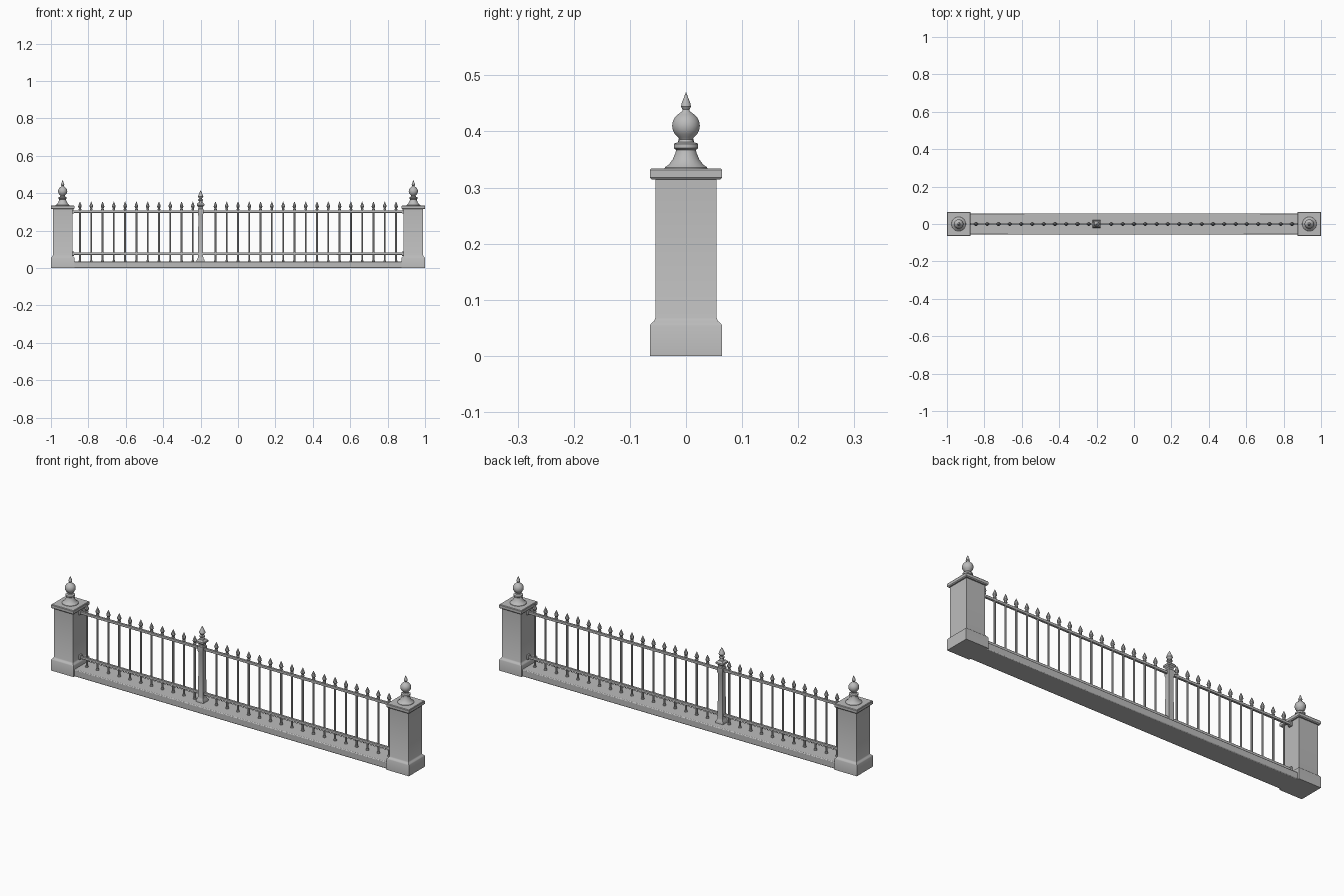
import bpy
import bmesh
from math import cos, sin, pi, radians, sqrt

cube = bpy.data.objects.get("Cube")
if cube:
    bpy.data.objects.remove(cube, do_unlink=True)

GREY = (0.5, 0.5, 0.5, 1)
grey = bpy.data.materials.new("plain grey")
grey.use_nodes = True
grey.diffuse_color = GREY
grey.node_tree.nodes["Principled BSDF"].inputs["Base Color"].default_value = GREY


def finish(name, bm, loc, bevel=0):
    mesh = bpy.data.meshes.new(name)
    bmesh.ops.recalc_face_normals(bm, faces=bm.faces)
    bm.to_mesh(mesh)
    bm.free()
    mesh.shade_smooth()
    mesh.set_sharp_from_angle(angle=radians(35))
    mesh.materials.append(grey)
    obj = bpy.data.objects.new(name, mesh)
    obj.location = loc
    bpy.context.collection.objects.link(obj)
    if bevel:
        mod = obj.modifiers.new("worn edges", "BEVEL")
        mod.width = bevel
        mod.segments = 2
        mod.limit_method = "ANGLE"
    return obj


def turned(name, profile, loc, sides=12, x_scale=1, bevel=0):
    """Stack rings of (radius, height); four sides make a square plan."""
    bm = bmesh.new()
    square = sides == 4
    rings = []
    for r, z in profile:
        r *= sqrt(2) if square else 1
        angles = [2 * pi * (i + 0.5) / sides for i in range(sides)]
        rings.append([bm.verts.new((r * cos(a) * x_scale, r * sin(a), z)) for a in angles])
    for low, high in zip(rings, rings[1:]):
        for i in range(sides):
            j = (i + 1) % sides
            bm.faces.new((low[i], low[j], high[j], high[i]))
    bm.faces.new(rings[0])
    bm.faces.new(rings[-1])
    return finish(name, bm, loc, bevel)


def box(name, size, loc, bevel=0):
    bm = bmesh.new()
    bmesh.ops.create_cube(bm, size=1)
    bmesh.ops.scale(bm, vec=size, verts=bm.verts)
    return finish(name, bm, loc, bevel)


# Stone plinth running between the pillars
box("plinth", (1.82, 0.114, 0.035), (0, 0, 0.0175), bevel=0.004)

# Square stone pillars, each with a slab cap and a turned finial
pillar = [(0.0645, 0), (0.0645, 0.054), (0.062, 0.058), (0.057, 0.062),
          (0.0545, 0.068), (0.0545, 0.318)]
cap = [(0.061, 0.314), (0.0645, 0.318), (0.0645, 0.331), (0.062, 0.334)]
ball = [(0.025 * sin(pi * t / 10), 0.41 - 0.025 * cos(pi * t / 10)) for t in range(2, 9)]
finial = [(0.039, 0.332), (0.038, 0.336), (0.031, 0.341), (0.024, 0.35),
          (0.019, 0.362), (0.018, 0.367), (0.022, 0.37), (0.022, 0.378),
          (0.014, 0.381), (0.012, 0.386)] + ball + [
          (0.007, 0.436), (0.006, 0.439), (0.009, 0.444), (0.008, 0.45),
          (0.004, 0.46), (0.0005, 0.469)]
for side, label in ((-1, "right"), (1, "left")):
    x = side * 0.9375
    turned(label + "_pillar", pillar, (x, 0, 0), 4, x_scale=0.969)
    turned(label + "_pillar_cap", cap, (x, 0, 0), 4, x_scale=0.969)
    turned(label + "_finial", finial, (x, 0, 0), 20)

# Iron rails with sockets at the pillars
for label, z in (("lower", 0.076), ("upper", 0.301)):
    box(label + "_rail", (1.78, 0.012, 0.013), (0, 0, z), bevel=0.002)
    for side, end in ((-1, "right"), (1, "left")):
        box(f"{label}_{end}_socket", (0.016, 0.02, 0.022), (side * 0.884, 0, z), bevel=0.002)

# Spear-topped pickets, leaving a gap for the main post
picket = [(0.0075, 0.03), (0.0075, 0.039), (0.005, 0.042), (0.005, 0.309),
          (0.008, 0.311), (0.008, 0.315), (0.005, 0.318), (0.0105, 0.328),
          (0.009, 0.335), (0.004, 0.347), (0.0005, 0.355)]
count = 29
for i in range(count):
    if i != 11:
        x = -0.845 + i * 1.69 / (count - 1)
        turned(f"picket_{i + 1}", picket, (x, 0, 0), 8)

# Taller iron post with a square foot, moulded capital and large spear
POST_X = -0.2
post = [(0.021, 0.03), (0.021, 0.042), (0.016, 0.05), (0.014, 0.06),
        (0.012, 0.28), (0.015, 0.29), (0.015, 0.314), (0.012, 0.318),
        (0.012, 0.326), (0.02, 0.333), (0.02, 0.341), (0.013, 0.349)]
spear = [(0.011, 0.345), (0.009, 0.358), (0.013, 0.361), (0.013, 0.366),
         (0.007, 0.37), (0.015, 0.381), (0.013, 0.388), (0.006, 0.403), (0.0005, 0.414)]
turned("main_post", post, (POST_X, 0, 0), 4)
turned("main_post_spear", spear, (POST_X, 0, 0), 12)
